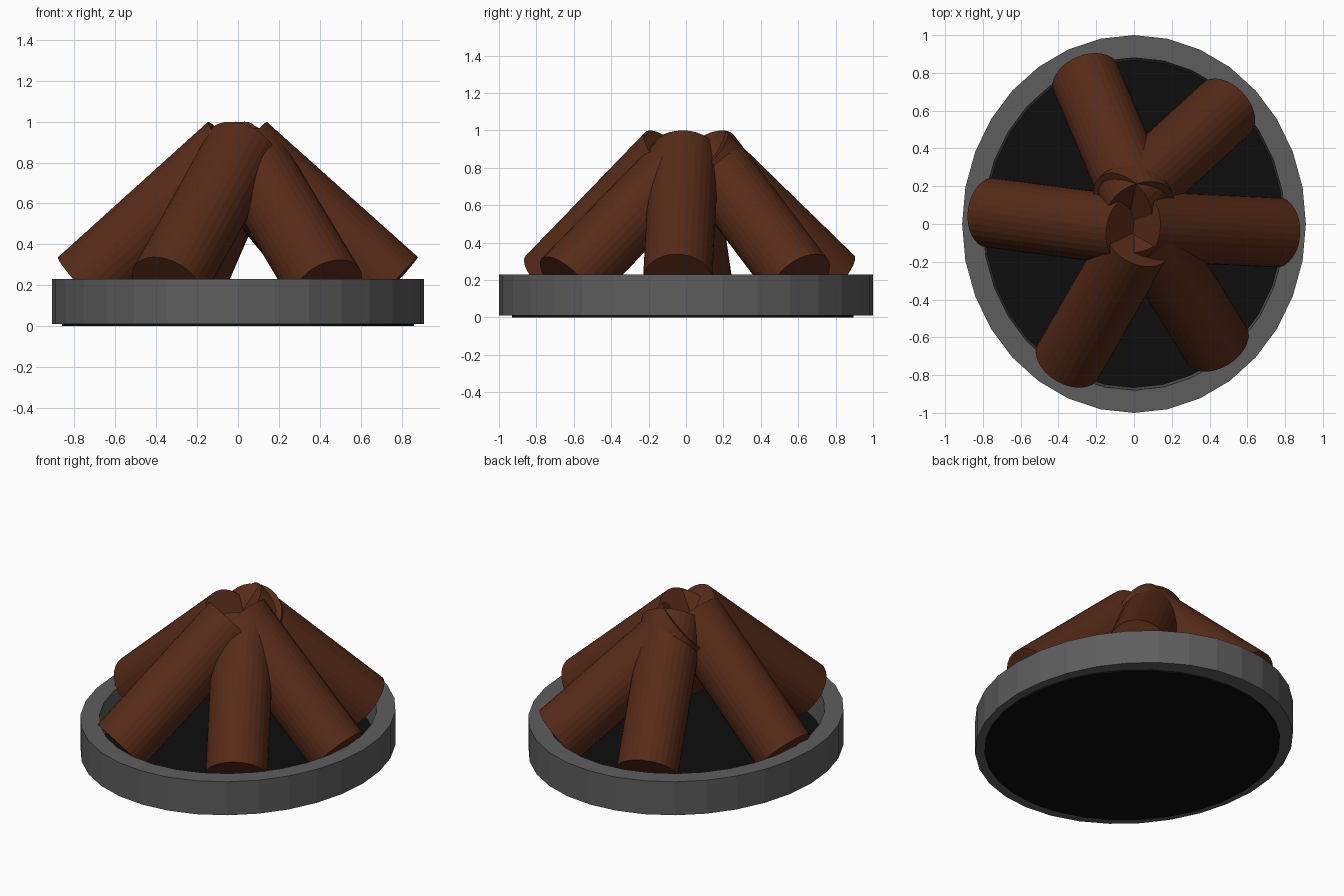
import bpy, bmesh
from math import sin, cos, pi
from mathutils import Vector, Matrix

if "Cube" in bpy.data.objects:
    bpy.data.objects.remove(bpy.data.objects["Cube"])


def material(name, rgb):
    m = bpy.data.materials.new(name)
    m.diffuse_color = (*rgb, 1)
    m.use_nodes = True
    m.node_tree.nodes["Principled BSDF"].inputs["Base Color"].default_value = m.diffuse_color
    return m


def finish(name, bm, mat):
    bmesh.ops.recalc_face_normals(bm, faces=bm.faces)
    mesh = bpy.data.meshes.new(name)
    bm.to_mesh(mesh)
    bm.free()
    mesh.materials.append(mat)
    ob = bpy.data.objects.new(name, mesh)
    bpy.context.collection.objects.link(ob)
    return ob


def cylinder(name, a, b, r, mat, sides=32, scale=(1, 1, 1)):
    a, b = Vector(a), Vector(b)
    rot = (b - a).to_track_quat('Z', 'Y').to_matrix().to_4x4()
    m = Matrix.Translation((a + b) / 2) @ rot @ Matrix.Diagonal((*scale, 1))
    bm = bmesh.new()
    bmesh.ops.create_cone(bm, cap_ends=True, segments=sides, radius1=r,
                          radius2=r, depth=(b - a).length, matrix=m)
    return finish(name, bm, mat)


wood = material("wood", (0.095, 0.024, 0.009))
stone = material("stone", (0.11, 0.11, 0.11))
ash = material("ash", (0.004, 0.004, 0.004))

# Oval stone ring: a rectangular section swept round
SIDES = 32
section = [(0.91, 1.0, 0.01), (0.91, 1.0, 0.23), (0.80, 0.88, 0.23), (0.79, 0.865, 0.01)]
bm = bmesh.new()
loops = [[bm.verts.new((rx * cos(2 * pi * i / SIDES), ry * sin(2 * pi * i / SIDES), z))
          for i in range(SIDES)] for rx, ry, z in section]
for k in range(4):
    p, q = loops[k], loops[(k + 1) % 4]
    for i in range(SIDES):
        j = (i + 1) % SIDES
        bm.faces.new((p[i], p[j], q[j], q[i]))
finish("fire_ring", bm, stone)

# Ash bed on the ground inside the ring
bm = bmesh.new()
bmesh.ops.create_cone(bm, cap_ends=True, segments=SIDES, radius1=1, radius2=1, depth=1,
                      matrix=Matrix.Translation((0, -0.017, 0.015)) @ Matrix.Diagonal((0.86, 0.912, 0.03, 1)))
finish("ash_bed", bm, ash)

# Six logs leaning together: base centre, top centre
logs = [
    ((0.757, -0.045, 0.20), (0.017, -0.01, 0.862)),
    ((0.487, 0.61, 0.20), (-0.06, 0.11, 0.862)),
    ((-0.255, 0.77, 0.20), (0.034, 0.09, 0.862)),
    ((-0.757, 0.06, 0.20), (-0.024, -0.036, 0.862)),
    ((-0.348, -0.725, 0.20), (0.02, -0.085, 0.862)),
    ((0.437, -0.64, 0.185), (0.05, -0.01, 0.83)),
]
for n, (base, top) in enumerate(logs, 1):
    cylinder(f"log_{n}", base, top, 0.185, wood)
